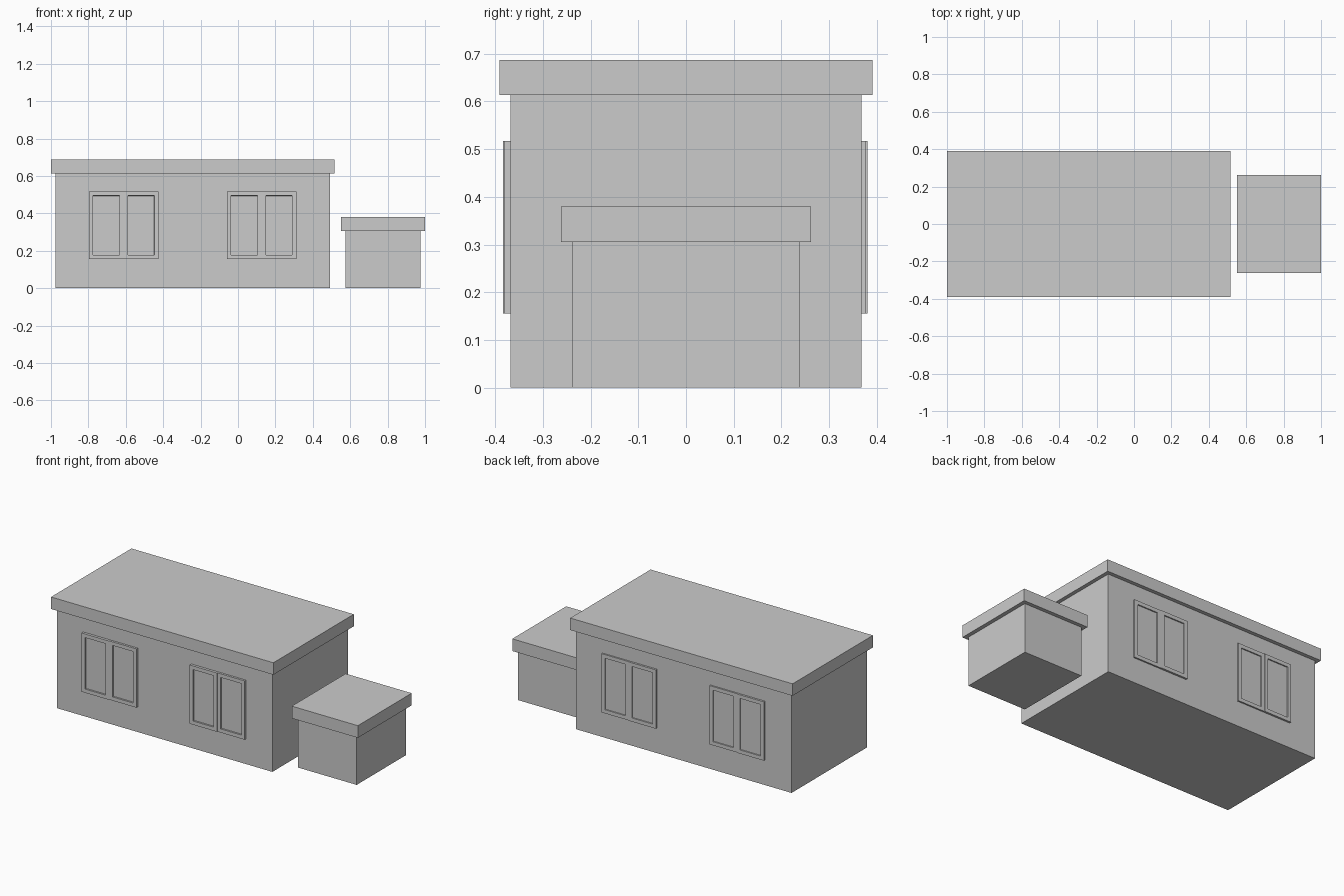
import bpy
import bmesh
from mathutils import Vector

if "Cube" in bpy.data.objects:
    bpy.data.objects.remove(bpy.data.objects["Cube"])


def new_object(name, bm):
    bmesh.ops.recalc_face_normals(bm, faces=bm.faces[:])
    mesh = bpy.data.meshes.new(name)
    bm.to_mesh(mesh)
    bm.free()
    obj = bpy.data.objects.new(name, mesh)
    bpy.context.collection.objects.link(obj)
    return obj


def box_bm(lo, hi):
    bm = bmesh.new()
    bmesh.ops.create_cube(bm, size=1)
    lo, hi = Vector(lo), Vector(hi)
    for v in bm.verts:
        v.co = (lo + hi) / 2 + v.co * (hi - lo)
    return bm


def box(name, lo, hi):
    return new_object(name, box_bm(lo, hi))


def sash(name, x0, x1, side, wall_y, out, recess):
    # Framed window leaf with a sunken pane on its outward face
    ya, yb = sorted((side * wall_y, side * out))
    bm = box_bm((x0, ya, 0.155), (x1, yb, 0.517))
    bm.normal_update()
    face = max(bm.faces, key=lambda f: f.normal.y * side)
    bmesh.ops.inset_region(bm, faces=[face], thickness=0.032)
    # Extrude the pane inward so the recess has straight walls
    bmesh.ops.inset_region(bm, faces=[face], thickness=0.0005)
    for v in face.verts:
        v.co.y -= side * recess
    new_object(name, bm)


# Main building
box("main_walls", (-0.977, -0.368, 0), (0.492, 0.368, 0.613))
box("main_roof", (-1.0, -0.391, 0.613), (0.515, 0.391, 0.687))

# Small side building
box("annex_walls", (0.575, -0.239, 0), (0.976, 0.239, 0.305))
box("annex_roof", (0.55, -0.262, 0.305), (1.0, 0.262, 0.38))

# Two pairs of window leaves on the front and back walls
WIDTH = 0.372
for label, side, out, recess in (("front", -1, 0.384, 0.010), ("back", 1, 0.380, 0.007)):
    for pos, x in (("left", -0.797), ("right", -0.06)):
        mid = x + WIDTH / 2
        sash(f"{label}_window_{pos}_leaf_a", x, mid, side, 0.366, out, recess)
        sash(f"{label}_window_{pos}_leaf_b", mid, x + WIDTH, side, 0.366, out - 0.003, recess)
